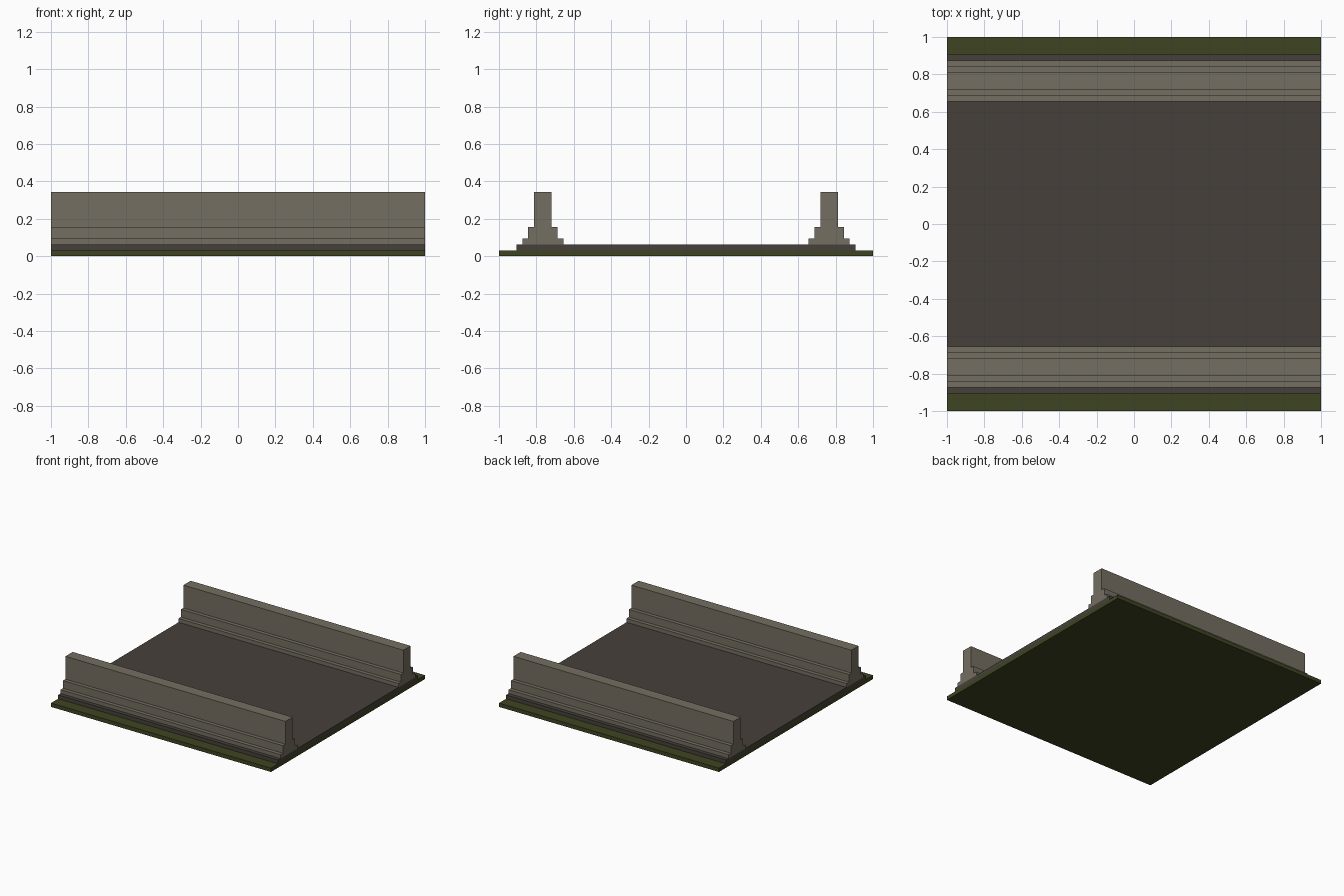
import bpy
import bmesh

cube = bpy.data.objects.get("Cube")
if cube:
    bpy.data.objects.remove(cube, do_unlink=True)


def make_material(name, rgb):
    mat = bpy.data.materials.new(name)
    mat.use_nodes = True
    colour = (*rgb, 1.0)
    mat.diffuse_color = colour
    mat.node_tree.nodes["Principled BSDF"].inputs["Base Color"].default_value = colour
    return mat


grass = make_material("dark grass green", (0.049, 0.057, 0.015))
asphalt = make_material("dark brown grey", (0.061, 0.051, 0.042))
stone = make_material("warm stone grey", (0.174, 0.156, 0.122))


def extrude_profile(name, profile, mat):
    """Extrude a closed (y, z) profile along the full x length."""
    bm = bmesh.new()
    face = bm.faces.new([bm.verts.new((-1, y, z)) for y, z in profile])
    result = bmesh.ops.extrude_face_region(bm, geom=[face])
    verts = [g for g in result["geom"] if isinstance(g, bmesh.types.BMVert)]
    bmesh.ops.translate(bm, verts=verts, vec=(2, 0, 0))
    bmesh.ops.recalc_face_normals(bm, faces=bm.faces)
    mesh = bpy.data.meshes.new(name)
    bm.to_mesh(mesh)
    bm.free()
    mesh.materials.append(mat)
    obj = bpy.data.objects.new(name, mesh)
    bpy.context.collection.objects.link(obj)
    return obj


def slab_profile(half, bottom, top):
    return [(-half, bottom), (half, bottom), (half, top), (-half, top)]


U = 1 / 32  # basic module of the layout

# Ground and road slabs
extrude_profile("ground_slab", slab_profile(1.0, 0, U), grass)
extrude_profile("road_slab", slab_profile(29 * U, U, 2 * U), asphalt)

# Stepped parapet walls: (inner y, outer y, top z) of each tier, in modules
tiers = [(21, 28, 3), (22, 27, 5), (23, 26, 11)]
outer, inner, z = [], [], 2
for y_in, y_out, top in tiers:
    outer += [(y_out * U, z * U), (y_out * U, top * U)]
    inner += [(y_in * U, z * U), (y_in * U, top * U)]
    z = top
wall = outer + inner[::-1]
for name, side in (("front_parapet", -1), ("back_parapet", 1)):
    extrude_profile(name, [(side * y, z) for y, z in wall], stone)
